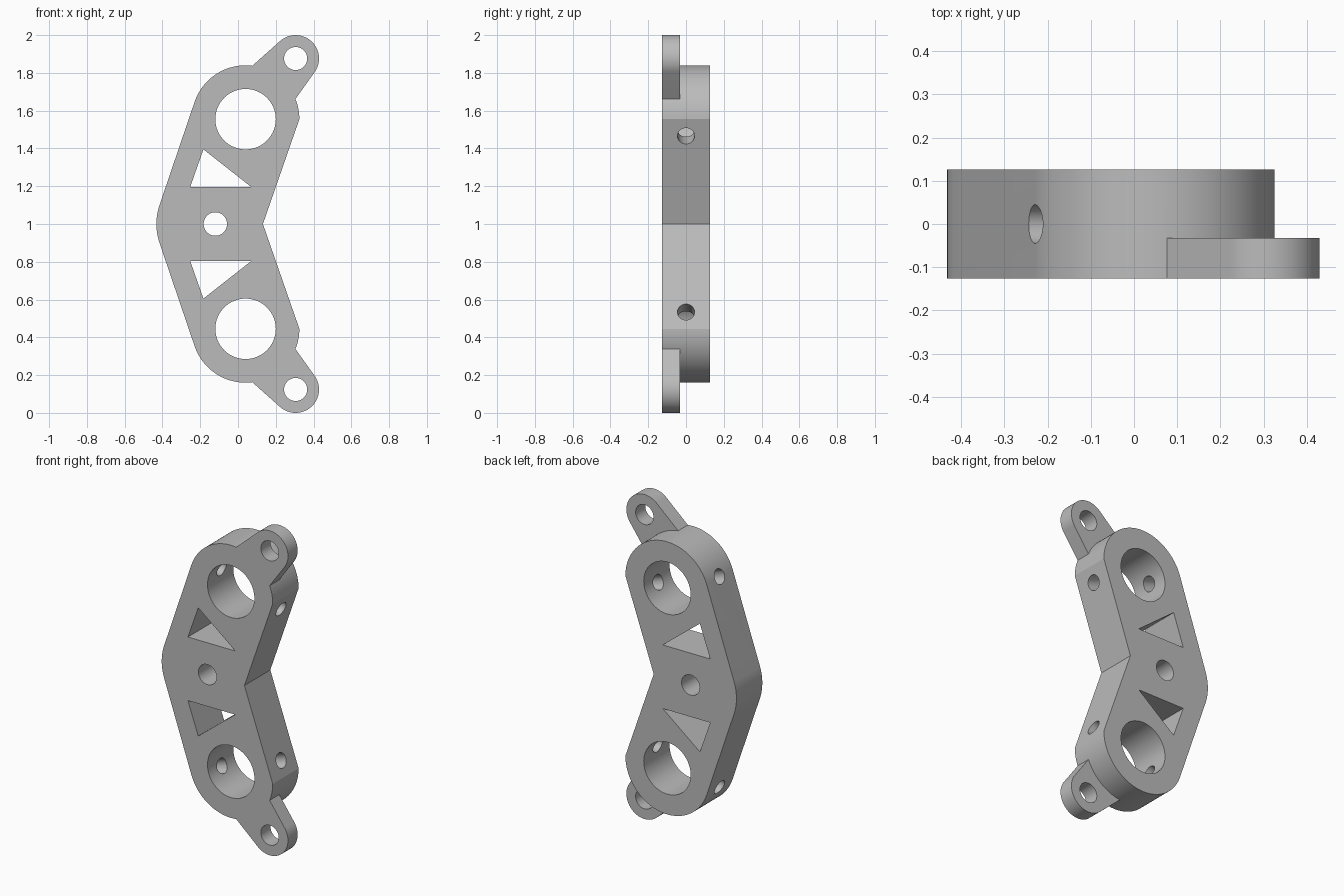
import bpy
import bmesh
from math import sin, cos, radians
from mathutils import Vector

default = bpy.data.objects.get("Cube")
if default:
    bpy.data.objects.remove(default, do_unlink=True)

# Main dimensions
HALF_DEPTH = 0.126
LUG_BACK = -0.032
BORE = (0.04, 1.555)
CENTRE = (-0.12, 1.0)
EYE = (0.305, 1.876)
SLANT = 160.7          # direction of the long outer side's normal, degrees

metal = bpy.data.materials.new("plain grey")
metal.use_nodes = True
GREY = (0.5, 0.5, 0.5, 1)
metal.diffuse_color = GREY
metal.node_tree.nodes["Principled BSDF"].inputs["Base Color"].default_value = GREY


def arc(centre, radius, start, end, steps=32):
    angles = [radians(start + (end - start) * i / steps) for i in range(steps + 1)]
    return [(centre[0] + radius * cos(a), centre[1] + radius * sin(a)) for a in angles]


def circle(centre, radius):
    return arc(centre, radius, 0, 360, 64)[:-1]


def flip(points):
    """Mirror an outline from the upper half to the lower half."""
    return [(x, 2 - z) for x, z in reversed(points)]


def prism(name, outline, front, back):
    """Extrude an x-z outline along y."""
    bm = bmesh.new()
    face = bm.faces.new([bm.verts.new((x, front, z)) for x, z in outline])
    new = bmesh.ops.extrude_face_region(bm, geom=[face])["geom"]
    moved = [v for v in new if isinstance(v, bmesh.types.BMVert)]
    bmesh.ops.translate(bm, vec=(0, back - front, 0), verts=moved)
    bmesh.ops.recalc_face_normals(bm, faces=bm.faces)
    return add_object(name, bm)


def rod(name, centre, direction, radius, length):
    bm = bmesh.new()
    turn = Vector(direction).to_track_quat("Z", "Y").to_matrix().to_4x4()
    turn.translation = centre
    bmesh.ops.create_cone(bm, cap_ends=True, segments=32, radius1=radius,
                          radius2=radius, depth=length, matrix=turn)
    return add_object(name, bm)


def add_object(name, bm):
    mesh = bpy.data.meshes.new(name)
    bm.to_mesh(mesh)
    bm.free()
    mesh.materials.append(metal)
    obj = bpy.data.objects.new(name, mesh)
    bpy.context.collection.objects.link(obj)
    return obj


def combine(target, tool, operation):
    """Apply a boolean and discard the tool."""
    tool.hide_render = True
    mod = target.modifiers.new(operation.title(), "BOOLEAN")
    mod.operation, mod.solver, mod.object = operation, "EXACT", tool
    bpy.context.view_layer.objects.active = target
    bpy.ops.object.modifier_apply(modifier=mod.name)
    bpy.data.objects.remove(tool, do_unlink=True)


# Angled body: half outline from the inner corner to the outer bend, mirrored
half = [(0.132, 1.0)] + arc(BORE, 0.285, 0, SLANT, 48) + arc(CENTRE, 0.312, SLANT, 180, 10)
bracket = prism("bracket_body", half + flip(half[1:-1]), -HALF_DEPTH, HALF_DEPTH)

# Tapered lugs at both ends, with their roots buried in the body
lug = [(0.075, 1.77), (0.22, 1.66), (0.303, 1.66)]
lug += arc(EYE, 0.124, -35, 133) + [(0.075, 1.837)]
triangle = [(-0.183, 1.395), (-0.253, 1.196), (0.07, 1.196)]
reach = HALF_DEPTH * 2

for mirrored in (False, True):
    side = flip if mirrored else list
    combine(bracket, prism("lug", side(lug), -HALF_DEPTH, LUG_BACK), "UNION")

for mirrored in (False, True):
    side = flip if mirrored else list
    # Large bore, triangular window and lug eye
    for name, outline in (("bore", circle(BORE, 0.16)), ("window", triangle),
                          ("eye", circle(EYE, 0.061))):
        combine(bracket, prism(name, side(outline), -reach, reach), "DIFFERENCE")
    # Cross drilling through the bore, square to the long sides
    x, z = side([BORE])[0]
    rise = sin(radians(SLANT)) * (-1 if mirrored else 1)
    drill = rod("drill", (x, 0, z), (cos(radians(SLANT)), 0, rise), 0.045, 0.9)
    combine(bracket, drill, "DIFFERENCE")

# Central pivot hole
combine(bracket, prism("pivot", circle(CENTRE, 0.062), -reach, reach), "DIFFERENCE")

# Smooth curved walls, crisp edges
bpy.ops.object.select_all(action="DESELECT")
bracket.select_set(True)
bpy.context.view_layer.objects.active = bracket
bpy.ops.object.shade_smooth_by_angle(angle=radians(15))
